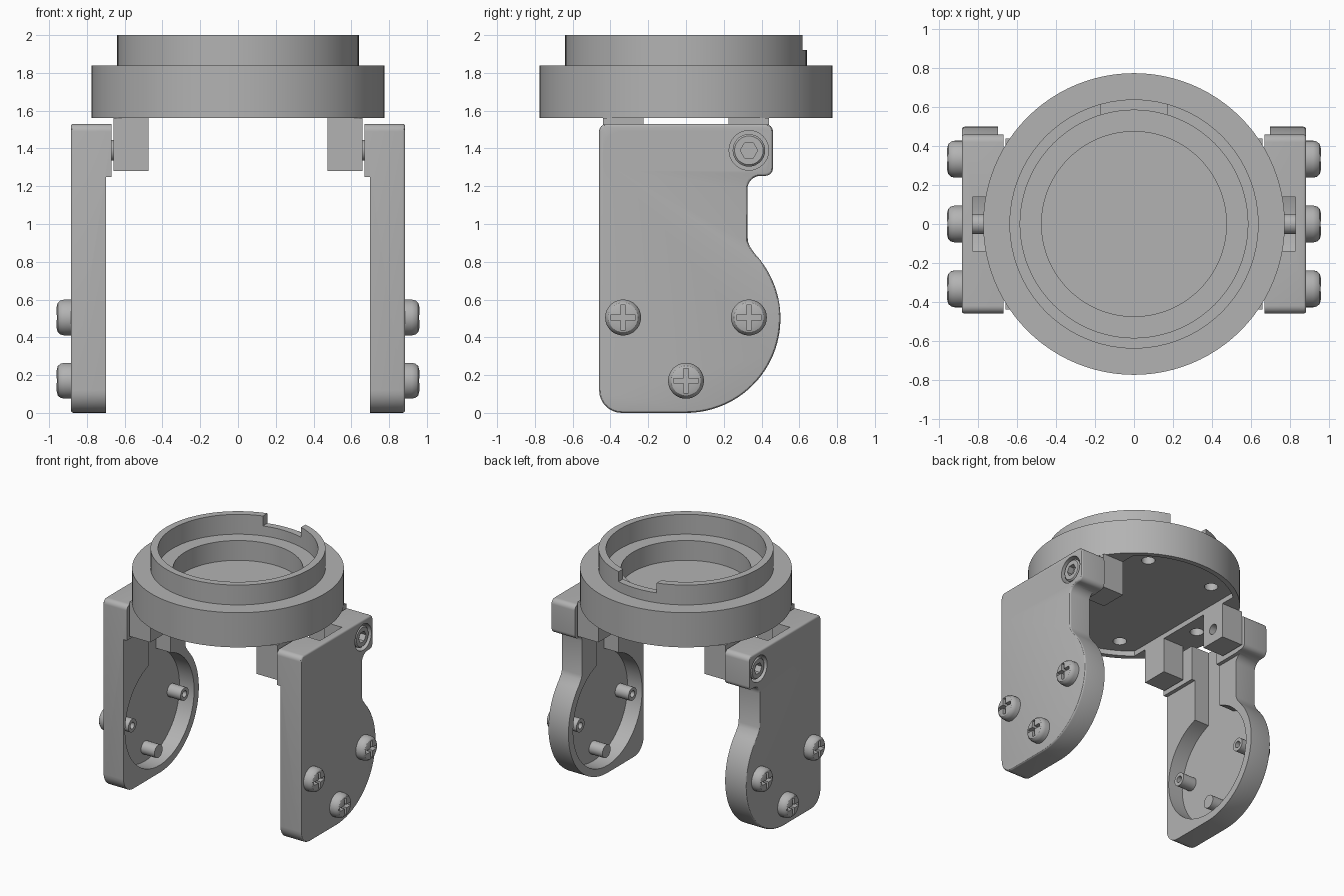
import bpy, bmesh, math
from mathutils import Matrix, Vector

cube = bpy.data.objects.get("Cube")
if cube:
    bpy.data.objects.remove(cube, do_unlink=True)

grey = bpy.data.materials.new("plain grey")
grey.use_nodes = True
COLOUR = (0.45, 0.45, 0.45, 1)
grey.diffuse_color = COLOUR
grey.node_tree.nodes["Principled BSDF"].inputs["Base Color"].default_value = COLOUR

# Cyclic axis swap: local (u, v, w) becomes (y, z, x)
TO_X = Matrix(((0, 0, 1, 0), (1, 0, 0, 0), (0, 1, 0, 0), (0, 0, 0, 1)))


def finish(name, bm, axis="z"):
    if axis == "x":
        bm.transform(TO_X)
    bmesh.ops.recalc_face_normals(bm, faces=bm.faces)
    mesh = bpy.data.meshes.new(name)
    bm.to_mesh(mesh)
    bm.free()
    mesh.materials.append(grey)
    ob = bpy.data.objects.new(name, mesh)
    bpy.context.collection.objects.link(ob)
    return ob


def arc(u, v, r, start, end, n=8):
    angles = [math.radians(start + (end - start) * i / n) for i in range(n + 1)]
    return [(u + r * math.cos(a), v + r * math.sin(a)) for a in angles]


def prism(name, outline, lo, hi, axis="z", bevel=0):
    bm = bmesh.new()
    face = bm.faces.new([bm.verts.new((u, v, lo)) for u, v in outline])
    out = bmesh.ops.extrude_face_region(bm, geom=[face])["geom"]
    top = [g for g in out if isinstance(g, bmesh.types.BMVert)]
    bmesh.ops.translate(bm, verts=top, vec=(0, 0, hi - lo))
    if bevel:
        rim = [e for e in bm.edges if all(v in top for v in e.verts)]
        bmesh.ops.bevel(bm, geom=rim, offset=bevel, segments=3, profile=0.5, affect="EDGES")
    return finish(name, bm, axis)


def cylinder(name, u, v, r, lo, hi, axis="z", n=32):
    return prism(name, arc(u, v, r, 0, 360, n)[:-1], lo, hi, axis)


def box(name, x0, x1, y0, y1, z0, z1):
    return prism(name, [(x0, y0), (x1, y0), (x1, y1), (x0, y1)], z0, z1)


def lathe(name, profile, axis="z", steps=96, centre=(0, 0)):
    bm = bmesh.new()
    verts = [bm.verts.new((r, 0, h)) for r, h in profile]
    edges = [bm.edges.new(pair) for pair in zip(verts, verts[1:])]
    bmesh.ops.spin(bm, geom=verts + edges, cent=(0, 0, 0), axis=(0, 0, 1),
                   angle=math.tau, steps=steps)
    bmesh.ops.remove_doubles(bm, verts=bm.verts, dist=0.0001)
    bmesh.ops.translate(bm, verts=bm.verts, vec=(*centre, 0))
    return finish(name, bm, axis)


def cut(ob, *cutters):
    for cutter in cutters:
        mod = ob.modifiers.new("cut", "BOOLEAN")
        mod.object, mod.operation, mod.solver = cutter, "DIFFERENCE", "EXACT"
        graph = bpy.context.evaluated_depsgraph_get()
        mesh = bpy.data.meshes.new_from_object(ob.evaluated_get(graph))
        ob.modifiers.clear()
        ob.data = mesh
        bpy.data.objects.remove(cutter, do_unlink=True)


def mirrored(ob, name):
    bm = bmesh.new()
    bm.from_mesh(ob.data)
    bm.transform(Matrix.Scale(-1, 4, Vector((1, 0, 0))))
    return finish(name, bm)


# Ring mount: stepped cup with a notch in the collar
ring = lathe("ring_mount", [
    (0, 1.56), (.775, 1.56), (.775, 1.84), (.64, 1.84), (.64, 2), (.585, 2),
    (.585, 1.84), (.475, 1.84), (.475, 1.68), (0, 1.68)])
cut(ring, box("notch", -.17, .17, .5, .7, 1.92, 2.1))

# Shallow recess beneath, flat-sided where the clevis blocks sit
flat = math.degrees(math.acos(.475 / .735))
recess = arc(0, 0, .735, flat, 180 - flat, 32) + arc(0, 0, .735, 180 + flat, 360 - flat, 32)
cut(ring, prism("recess", recess, 1.5, 1.6))
for i in range(6):
    a = math.radians(60 * i)
    cut(ring, cylinder("screw_hole", .6 * math.cos(a), .6 * math.sin(a), .05, 1.5, 1.7))

side = []

# Side plate: rounded paddle with an upper lug
outline = (arc(-.34, .12, .12, 180, 270) + arc(0, .5, .5, -90, 43, 48)
           + [(.338, .88), (.327, .91)] + arc(.395, 1.185, .07, 180, 90)
           + arc(.42, 1.295, .04, -90, 0) + arc(.42, 1.49, .04, 0, 90)
           + arc(-.42, 1.49, .04, 90, 180))
plate = prism("side_plate", outline, .67, .885, "x", bevel=.014)
cut(plate, box("step", .6, .70, -.7, .7, -.1, 1.25),
    cylinder("pocket", 0, .5, .44, .6, .83, "x", 64),
    box("channel", .6, .83, -.14, .14, .6, 1.6))
side.append(plate)

# Clevis blocks with recessed socket screws
for y, end in ((-.333, "front"), (.333, "back")):
    cut(plate, cylinder("counterbore", y, 1.39, .105, .8, 1, "x"))
    block = box(end + "_clevis_block", .475, .66, y - .107, y + .107, 1.28, 1.56)
    cut(block, cylinder("bore", y, 1.39, .04, .4, .6, "x"))
    spacer = cylinder(end + "_spacer", y, 1.39, .055, .655, .675, "x")
    screw = lathe(end + "_socket_screw", [
        (0, .79), (.086, .79), (.086, .868), (.076, .878), (0, .878)], "x", 32, (y, 1.39))
    cut(screw, cylinder("hex", y, 1.39, .046, .83, 1, "x", 6))
    side += [block, spacer, screw]

# Cross-head screws outside, hollow bosses inside the pocket
for y, z, end in ((-.333, .505, "front"), (.333, .505, "back"), (0, .17, "lower")):
    head = lathe(end + "_pan_screw", [
        (0, .875), (.095, .875), (.095, .92), (.09, .94), (.078, .954),
        (.058, .96), (0, .962)], "x", 40, (y, z))
    for w, h in ((.066, .013), (.013, .066)):
        cut(head, box("slot", .92, 1, y - w, y + w, z - h, z + h))
    boss = cylinder(end + "_boss", y, z, .052, .71, .835, "x")
    cut(boss, cylinder("boss_hole", y, z, .026, .6, .8, "x", 20))
    side += [head, boss]

# Opposite side
for ob in side:
    base = ob.name
    ob.name = "left_" + base
    mirrored(ob, "right_" + base)

# Smooth round surfaces, keep corners crisp
bpy.ops.object.select_all(action="DESELECT")
for ob in bpy.context.collection.objects:
    if ob.type == "MESH" and ob.data.materials and ob.data.materials[0] == grey:
        ob.select_set(True)
        bpy.context.view_layer.objects.active = ob
bpy.ops.object.shade_smooth_by_angle(angle=math.radians(30))
